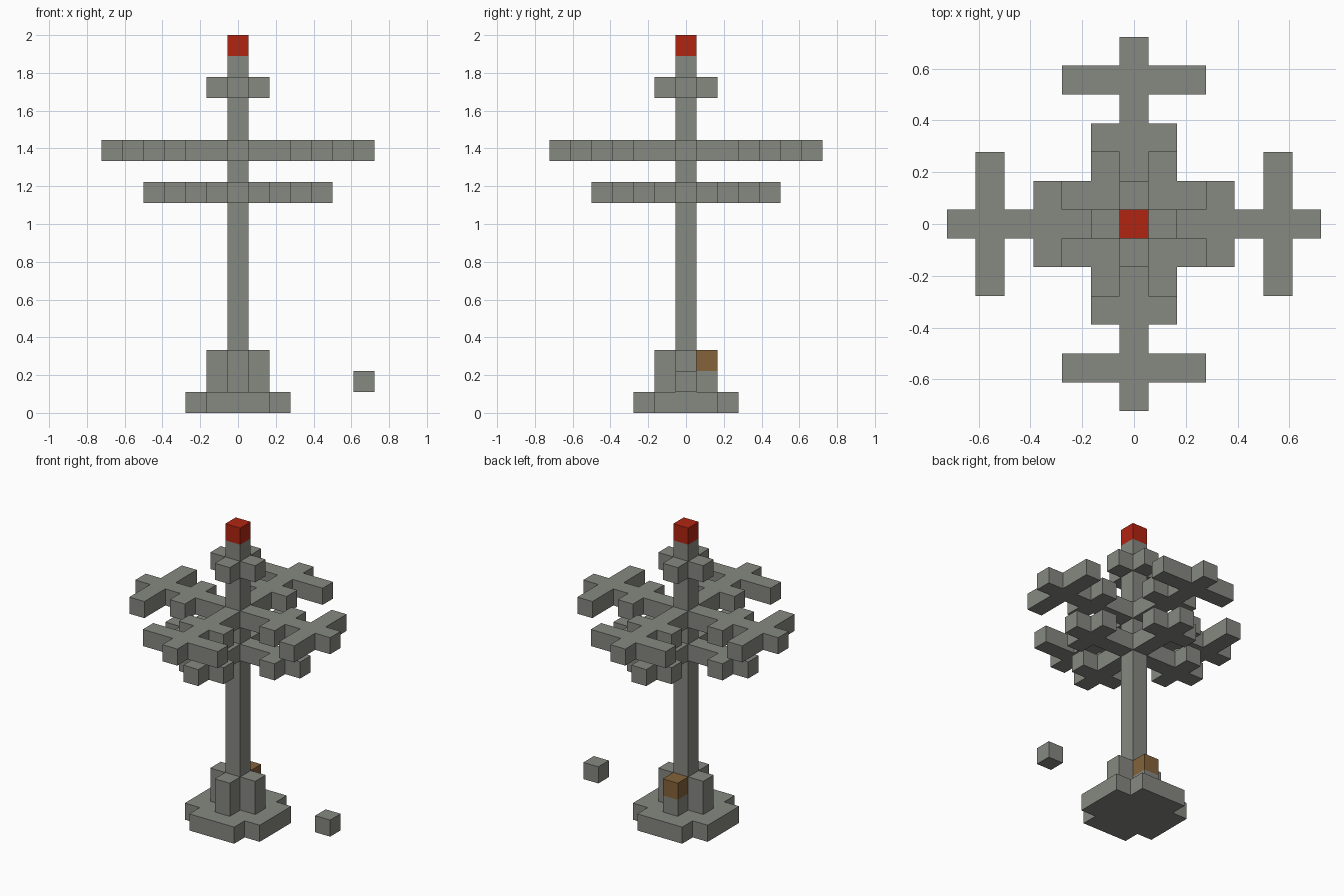
import bpy
import bmesh
from mathutils import Vector

if "Cube" in bpy.data.objects:
    bpy.data.objects.remove(bpy.data.objects["Cube"], do_unlink=True)

U = 2 / 18  # edge of one block; the mast is 18 blocks high


def material(name, rgb):
    mat = bpy.data.materials.new(name)
    mat.use_nodes = True
    mat.diffuse_color = (*rgb, 1)
    mat.node_tree.nodes["Principled BSDF"].inputs["Base Color"].default_value = (*rgb, 1)
    return mat


stone = material("stone grey", (0.24, 0.246, 0.22))
red = material("lamp red", (0.44, 0.018, 0.006))
brown = material("wood brown", (0.23, 0.125, 0.042))


def box(xs, ys, zs):
    """Block cells in inclusive (low, high) index ranges."""
    return {(x, y, z)
            for x in range(xs[0], xs[1] + 1)
            for y in range(ys[0], ys[1] + 1)
            for z in range(zs[0], zs[1] + 1)}


def cross(reach, half, low, high):
    """Two bars crossing at the centre."""
    a, b, z = (-reach, reach), (-half, half), (low, high)
    return box(a, b, z) | box(b, a, z)


def antenna(reach, rungs, z):
    """Four arms, each with rungs given as (distance, half width)."""
    cells = cross(reach, 0, z, z)
    for d, h in rungs:
        for s in (-d, d):
            cells |= box((s, s), (-h, h), (z, z)) | box((-h, h), (s, s), (z, z))
    return cells


# Parts as sets of blocks
mast = box((0, 0), (0, 0), (1, 16))
control = {(0, 1, 2)}
parts = {
    "base_plate": (cross(2, 1, 0, 0), stone),
    "mast": (mast, stone),
    "mast_footing": (cross(1, 0, 1, 2) - mast - control, stone),
    "control_block": (control, brown),
    "lower_antenna": (antenna(4, [(3, 1)], 10) - mast, stone),
    "upper_antenna": (antenna(6, [(3, 1), (5, 2)], 12) - mast, stone),
    "top_collar": (cross(1, 0, 15, 15) - mast, stone),
    "warning_lamp": ({(0, 0, 17)}, red),
    "loose_block": ({(6, 0, 1)}, stone),
}
solid = set().union(*(cells for cells, _ in parts.values()))


def build(name, cells, mat):
    """Make the exposed block sides, then merge flat areas."""
    bm = bmesh.new()
    for cell in sorted(cells):
        centre = Vector(cell) + Vector((0, 0, 0.5))
        for axis in range(3):
            for sign in (-1, 1):
                n = Vector((0, 0, 0))
                n[axis] = sign
                if tuple(int(c + d) for c, d in zip(cell, n)) in solid:
                    continue
                u = Vector((0, 0, 0))
                u[(axis + 1) % 3] = 0.5
                v = n.cross(u)
                mid = centre + n / 2
                corners = (mid - u - v, mid + u - v, mid + u + v, mid - u + v)
                bm.faces.new([bm.verts.new(p * U) for p in corners])
    bmesh.ops.remove_doubles(bm, verts=bm.verts, dist=U / 100)
    bmesh.ops.dissolve_limit(bm, angle_limit=0.01, verts=bm.verts, edges=bm.edges)
    mesh = bpy.data.meshes.new(name)
    bm.to_mesh(mesh)
    bm.free()
    mesh.materials.append(mat)
    bpy.context.scene.collection.objects.link(bpy.data.objects.new(name, mesh))


for part, (cells, mat) in parts.items():
    build(part, cells, mat)
